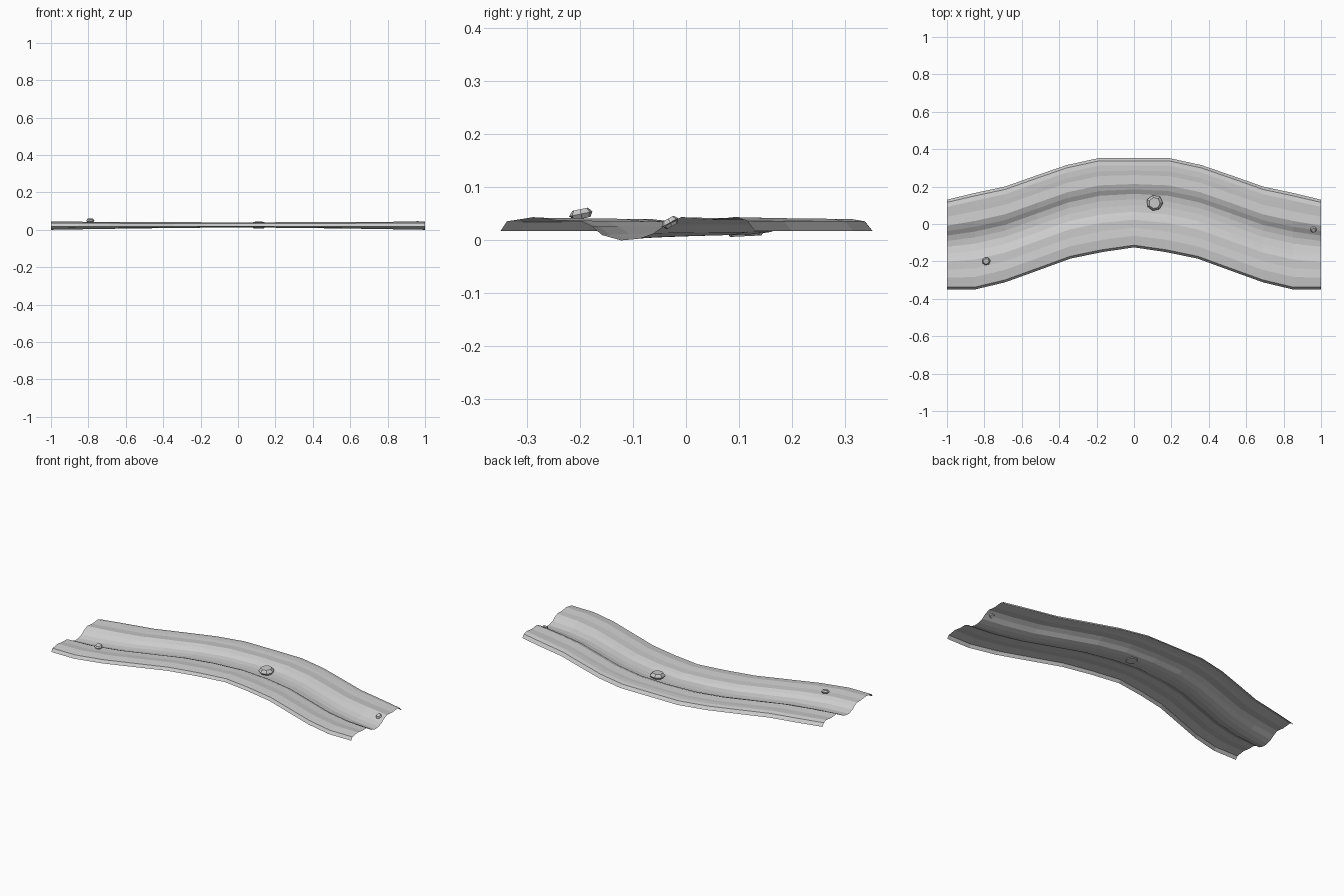
import bpy, bmesh, math, random
from mathutils import Matrix

if "Cube" in bpy.data.objects:
    bpy.data.objects.remove(bpy.data.objects["Cube"])

random.seed(4)


def new_object(name, bm):
    mesh = bpy.data.meshes.new(name)
    bm.to_mesh(mesh)
    bm.free()
    obj = bpy.data.objects.new(name, mesh)
    bpy.context.collection.objects.link(obj)
    return obj


# Front and back edge of the winding track, from the middle to one end
half = [((0, -0.125), (0, 0.352)), ((0.17, -0.15), (0.19, 0.352)),
        ((0.34, -0.185), (0.36, 0.315)), ((0.51, -0.247), (0.52, 0.26)),
        ((0.69, -0.312), (0.69, 0.2)), ((0.85, -0.35), (0.85, 0.166)),
        ((1, -0.35), (1, 0.13))]
stations = [((-a[0], a[1]), (-b[0], b[1])) for a, b in reversed(half[1:])] + half

# Cross-section: share of width, height at the ends, height in the middle
section = [(0, .018, .018), (.025, .036, .034), (.13, .044, .040),
           (.22, .038, .035), (.31, .038, .035), (.36, .026, .026),
           (.40, .010, .015), (.475, .000, .012), (.54, .003, .012),
           (.60, .013, .016), (.65, .030, .030), (.71, .044, .040),
           (.81, .039, .037), (.86, .041, .040), (.92, .044, .040),
           (.97, .037, .036), (1, .018, .018)]

# Track sheet
bm = bmesh.new()
rows = []
for a, b in stations:
    end = min(1, abs(a[0])) ** 1.5
    rows.append([bm.verts.new((a[0] + (b[0] - a[0]) * t,
                               a[1] + (b[1] - a[1]) * t,
                               zm + (ze - zm) * end))
                 for t, ze, zm in section])
for r, s in zip(rows, rows[1:]):
    for j in range(len(section) - 1):
        bm.faces.new((r[j], s[j], s[j + 1], r[j + 1]))
new_object("track", bm)


# Loose stones: chipped, slightly tilted low-poly pebbles
def stone(name, loc, radius, height, tilt, sides=7):
    bm = bmesh.new()
    rings = []
    for z, k in ((-0.5, 0.7), (0.0, 1.0), (0.5, 0.68)):
        ring = []
        for i in range(sides):
            ang = 2 * math.pi * i / sides
            rr = radius * k * random.uniform(0.92, 1.04)
            ring.append(bm.verts.new((rr * math.cos(ang), rr * math.sin(ang),
                                      z * height)))
        rings.append(ring)
    for lo, hi in zip(rings, rings[1:]):
        for i in range(sides):
            n = (i + 1) % sides
            bm.faces.new((lo[i], lo[n], hi[n], hi[i]))
    bm.faces.new(rings[-1])
    bm.faces.new(rings[0][::-1])
    bm.transform(Matrix.Translation(loc) @ Matrix.Rotation(tilt, 4, 'X'))
    new_object(name, bm)


stone("large_stone", (0.11, 0.112, 0.025), 0.045, 0.034, 0.05)
stone("medium_stone", (-0.79, -0.198, 0.050), 0.023, 0.018, 0.2)
stone("small_stone", (0.96, -0.030, 0.034), 0.018, 0.016, 0.5)
